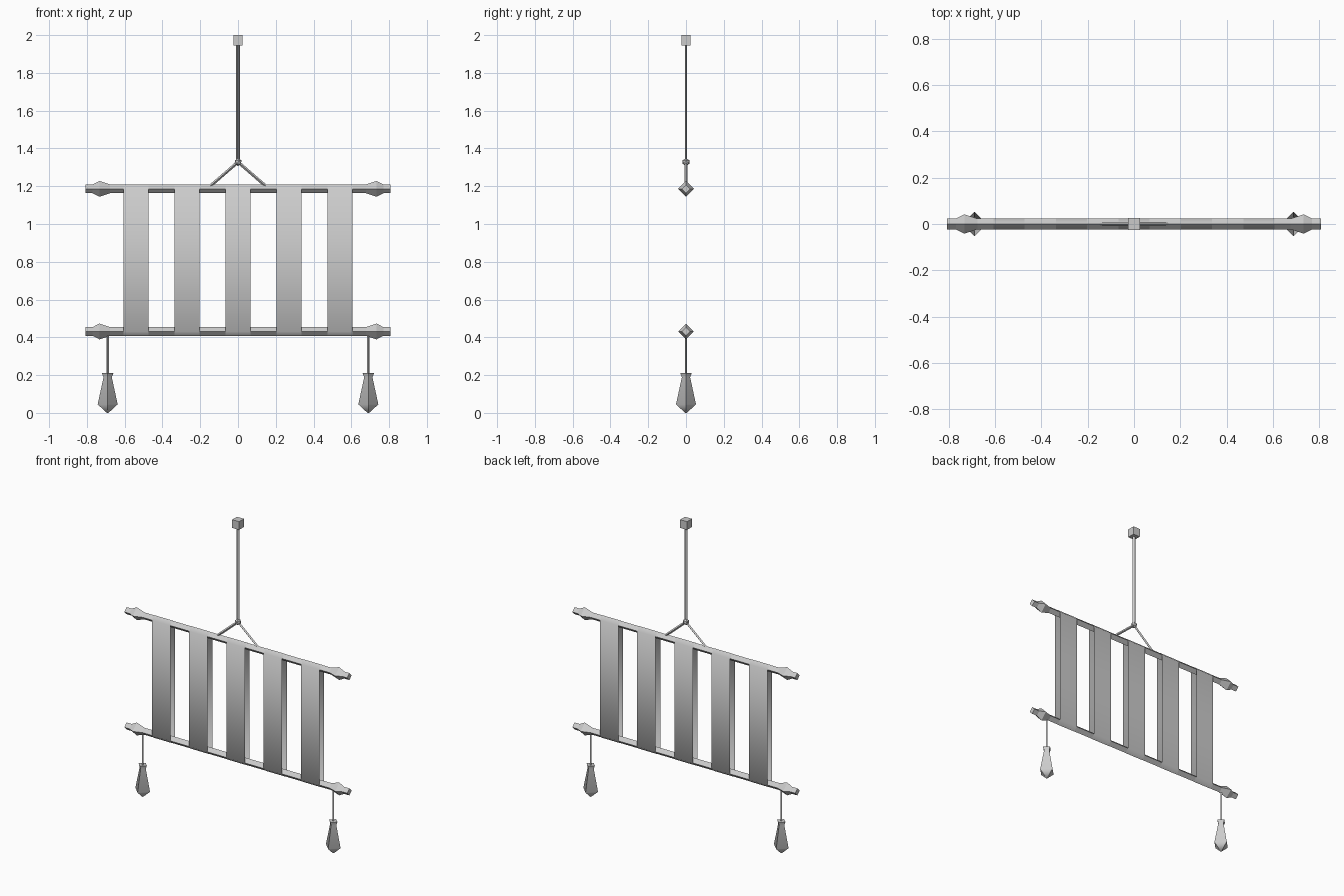
import bpy, bmesh, math
from mathutils import Vector

if "Cube" in bpy.data.objects:
    bpy.data.objects.remove(bpy.data.objects["Cube"])

TOP, BOT = 1.186, 0.431   # rod heights
R = 0.023                 # rod radius


def make(name, bm, smooth=None):
    bmesh.ops.recalc_face_normals(bm, faces=bm.faces)
    me = bpy.data.meshes.new(name)
    bm.to_mesh(me)
    bm.free()
    ob = bpy.data.objects.new(name, me)
    bpy.context.collection.objects.link(ob)
    if smooth:
        bpy.ops.object.select_all(action='DESELECT')
        ob.select_set(True)
        bpy.context.view_layer.objects.active = ob
        bpy.ops.object.shade_smooth_by_angle(angle=math.radians(smooth))
    return ob


def lathe(name, start, axis, profile, sides=4, smooth=None):
    """Sweep rings (distance, radius) along an axis; caps at both ends."""
    bm = bmesh.new()
    d = Vector(axis).normalized()
    v = Vector((0, 1, 0)) if abs(d.y) < 0.9 else Vector((1, 0, 0))
    u = d.cross(v).normalized()
    rings = []
    for t, r in profile:
        c = Vector(start) + d * t
        angs = [2 * math.pi * i / sides for i in range(sides)]
        rings.append([bm.verts.new(c + (u * math.cos(a) + v * math.sin(a)) * r) for a in angs])
    for a, b in zip(rings, rings[1:]):
        for i in range(sides):
            j = (i + 1) % sides
            bm.faces.new((a[i], a[j], b[j], b[i]))
    bm.faces.new(rings[0])
    bm.faces.new(rings[-1])
    return make(name, bm, smooth)


def cord(name, a, b, r, sides=4):
    d = Vector(b) - Vector(a)
    return lathe(name, a, d, [(0, r), (d.length, r)], sides)


# Diamond-section rods with a bulging finial near each end
half = [(0.0, R), (0.037, R), (0.074, 0.042), (0.13, R)]
rod_profile = half + [(1.614 - t, r) for t, r in reversed(half)]
for name, z in (("top_rod", TOP), ("bottom_rod", BOT)):
    lathe(name, (-0.807, 0, z), (1, 0, 0), rod_profile)

# Fabric strips looped around both rods
s = R + 0.001
loop = [(0, TOP + s), (-s, TOP), (-s, BOT), (0, BOT - s), (s, BOT), (s, TOP)]
for k in range(5):
    x = (k - 2) * 0.27
    bm = bmesh.new()
    left = [bm.verts.new((x - 0.067, y, z)) for y, z in loop]
    right = [bm.verts.new((x + 0.067, y, z)) for y, z in loop]
    for i in range(6):
        j = (i + 1) % 6
        bm.faces.new((left[i], left[j], right[j], right[i]))
    make("fabric_strip", bm, 60)

# Tassels on cords below the bottom rod
tassel = [(0, 0.03), (0.022, 0.022), (0.165, 0.053), (0.21, 0.004)]
for sx in (-1, 1):
    x = sx * 0.69
    cord("tassel_cord", (x, 0, BOT), (x, 0, 0.19), 0.006)
    lathe("tassel", (x, 0, 0.21), (0, 0, -1), tassel, smooth=60)

# Hanging cords, knot and mounting block
KNOT = 1.328
for sx in (-1, 1):
    cord("hanger_leg", (0, 0, KNOT), (sx * 0.148, 0, 1.2), 0.008)
    cord("hanger_cord", (sx * 0.004, 0, KNOT), (sx * 0.004, 0, 1.95), 0.006)
bm = bmesh.new()
bmesh.ops.create_icosphere(bm, subdivisions=1, radius=0.021)
bmesh.ops.translate(bm, verts=bm.verts, vec=(0, 0, KNOT))
make("knot", bm)
bm = bmesh.new()
bmesh.ops.create_cube(bm, size=1)
bmesh.ops.scale(bm, verts=bm.verts, vec=(0.05, 0.05, 0.054))
bmesh.ops.translate(bm, verts=bm.verts, vec=(0, 0, 1.973))
make("mounting_block", bm)
